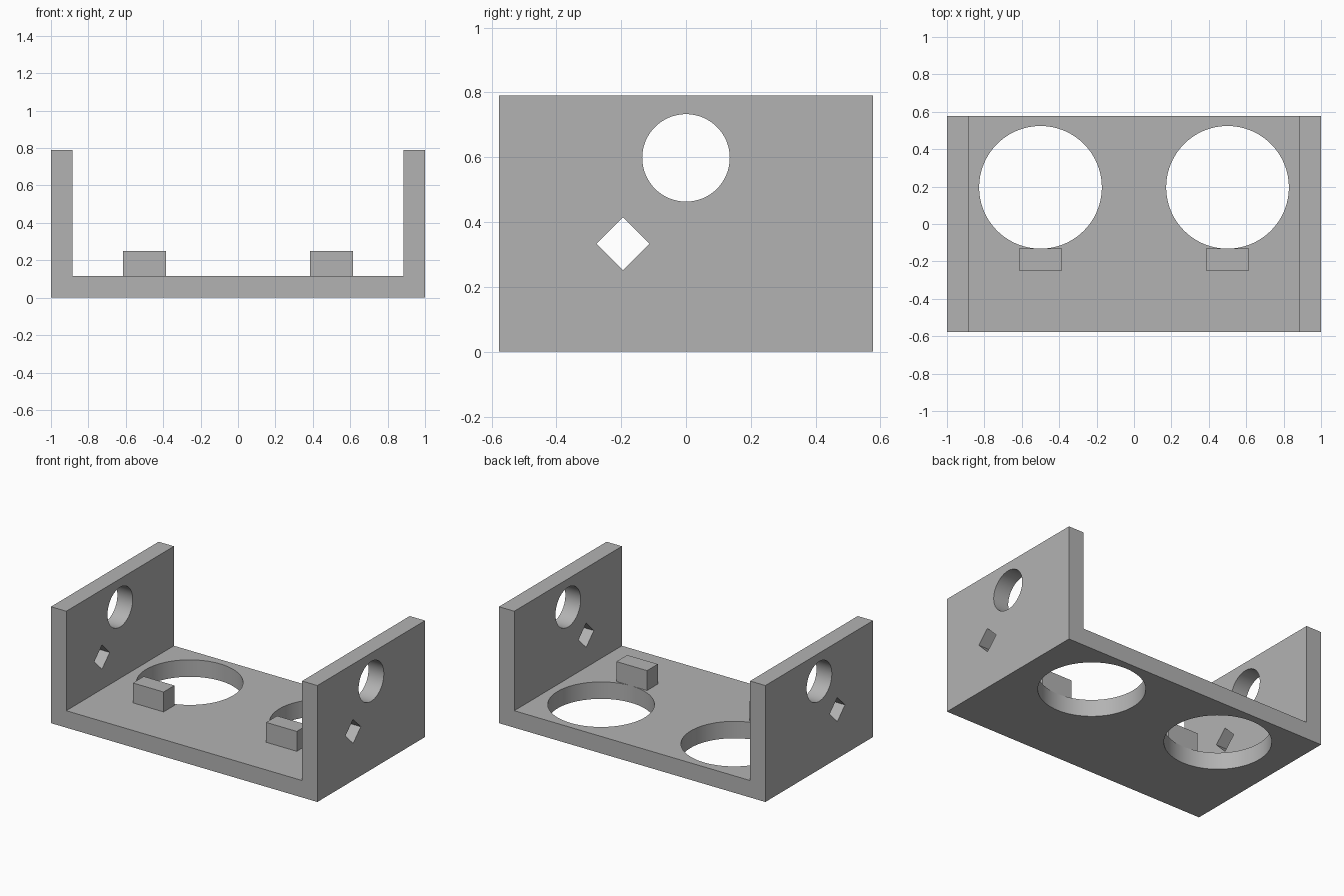
import bpy, math
from mathutils import Matrix

if "Cube" in bpy.data.objects:
    bpy.data.objects.remove(bpy.data.objects["Cube"], do_unlink=True)

HALF_X, HALF_Y, HEIGHT, WALL = 1.0, 0.577, 0.79, 0.115

grey = bpy.data.materials.new("plain_grey")
grey.use_nodes = True
grey.diffuse_color = (0.45, 0.45, 0.45, 1)
grey.node_tree.nodes["Principled BSDF"].inputs["Base Color"].default_value = grey.diffuse_color


def add_prism(name, outline, depth, matrix):
    """Extrude a flat outline symmetrically along its local z axis."""
    n = len(outline)
    verts = [(x, y, z) for z in (-depth / 2, depth / 2) for x, y in outline]
    sides = [(i, (i + 1) % n, (i + 1) % n + n, i + n) for i in range(n)]
    faces = [tuple(reversed(range(n))), tuple(range(n, 2 * n))] + sides
    mesh = bpy.data.meshes.new(name)
    mesh.from_pydata(verts, [], faces)
    mesh.transform(matrix)
    mesh.materials.append(grey)
    obj = bpy.data.objects.new(name, mesh)
    bpy.context.collection.objects.link(obj)
    return obj


def ring(radius, sides):
    return [(radius * math.cos(math.tau * i / sides),
             radius * math.sin(math.tau * i / sides)) for i in range(sides)]


def cut(target, outline, matrix):
    """Punch an outline right through the target."""
    cutter = add_prism("cutter", outline, 3, matrix)
    cutter.hide_render = True
    mod = target.modifiers.new("hole", "BOOLEAN")
    mod.operation, mod.solver, mod.object = "DIFFERENCE", "EXACT", cutter
    bpy.context.view_layer.objects.active = target
    bpy.ops.object.modifier_apply(modifier=mod.name)
    bpy.data.objects.remove(cutter, do_unlink=True)


# U-shaped bracket: floor and two side walls from one profile
inner = HALF_X - WALL
profile = [(-HALF_X, 0), (HALF_X, 0), (HALF_X, HEIGHT), (inner, HEIGHT),
           (inner, WALL), (-inner, WALL), (-inner, HEIGHT), (-HALF_X, HEIGHT)]
bracket = add_prism("bracket", profile, 2 * HALF_Y, Matrix.Rotation(math.pi / 2, 4, "X"))

# Large round openings in the floor
for side in (-1, 1):
    cut(bracket, ring(0.328, 96), Matrix.Translation((side * 0.5, 0.196, 0)))

# Round and diamond holes through both walls
across = Matrix.Rotation(math.pi / 2, 4, "Y")
cut(bracket, ring(0.135, 64), Matrix.Translation((0, 0, 0.598)) @ across)
cut(bracket, ring(0.082, 4), Matrix.Translation((0, -0.194, 0.333)) @ across)

# Small stop blocks in front of the floor openings
for name, side in (("right_block", -1), ("left_block", 1)):
    add_prism(name, [(-0.115, -0.058), (0.115, -0.058), (0.115, 0.058), (-0.115, 0.058)],
              0.135, Matrix.Translation((side * 0.5, -0.19, WALL + 0.0675)))

# Smooth hole walls, crisp edges
bpy.ops.object.select_all(action="DESELECT")
bracket.select_set(True)
bpy.context.view_layer.objects.active = bracket
bpy.ops.object.shade_smooth_by_angle(angle=math.radians(30))
